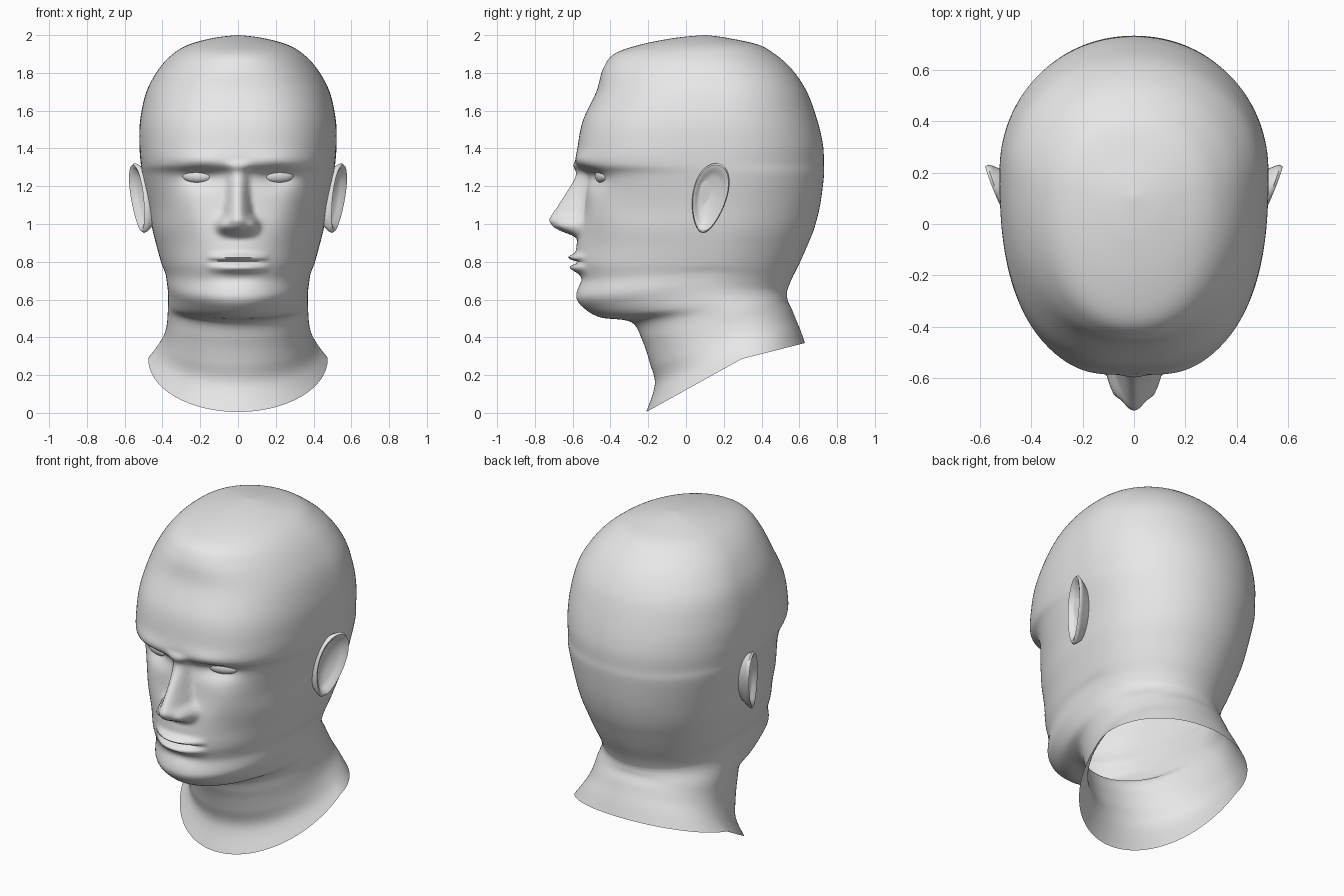
import bpy, bmesh, math
from mathutils import Vector
from mathutils.bvhtree import BVHTree

if "Cube" in bpy.data.objects:
    bpy.data.objects.remove(bpy.data.objects["Cube"])

clay = bpy.data.materials.new("light_grey")
clay.diffuse_color = (0.8, 0.8, 0.8, 1)
clay.use_nodes = True
clay.node_tree.nodes["Principled BSDF"].inputs["Base Color"].default_value = clay.diffuse_color


def finish(bm, name, angle=60):
    """Turn a bmesh into a smooth shaded object."""
    bmesh.ops.recalc_face_normals(bm, faces=bm.faces[:])
    mesh = bpy.data.meshes.new(name)
    bm.to_mesh(mesh)
    bm.free()
    mesh.materials.append(clay)
    ob = bpy.data.objects.new(name, mesh)
    bpy.context.collection.objects.link(ob)
    bpy.ops.object.select_all(action='DESELECT')
    ob.select_set(True)
    bpy.context.view_layer.objects.active = ob
    bpy.ops.object.shade_smooth_by_angle(angle=math.radians(angle))
    return ob


def bridge(bm, rings):
    for a, b in zip(rings, rings[1:]):
        n = len(a)
        for i in range(n):
            j = (i + 1) % n
            bm.faces.new((a[i], a[j], b[j], b[i]))


def cap(bm, ring, point):
    pole = bm.verts.new(point)
    for i in range(len(ring)):
        bm.faces.new((ring[i], ring[(i + 1) % len(ring)], pole))


def bump(v, mid, size):
    return math.exp(-((v - mid) / size) ** 2)


def lerp_table(table, z):
    """Eased lookup in rows of (z, values...), z descending."""
    if z >= table[0][0]:
        return table[0][1:]
    for a, b in zip(table, table[1:]):
        if z >= b[0]:
            t = (a[0] - z) / (a[0] - b[0])
            return [p + (q - p) * t for p, q in zip(a[1:], b[1:])]
    return table[-1][1:]


# Skull sections: height, front y, back y, half width, front squareness
skull = [
    (2.0, .09, .11, .01, 2), (1.985, -.06, .22, .13, 2), (1.95, -.24, .38, .26, 2.1),
    (1.9, -.38, .47, .345, 2.1), (1.82, -.44, .56, .42, 2.2), (1.7, -.475, .64, .485, 2.4),
    (1.55, -.545, .695, .518, 2.5), (1.42, -.572, .725, .522, 2.6),
    (1.32, -.58, .73, .515, 2.6), (1.25, -.53, .73, .505, 2.5), (1.1, -.54, .71, .475, 2.3),
    (.98, -.565, .68, .455, 2.2), (.88, -.58, .64, .43, 2.1), (.79, -.585, .60, .405, 2.1)]
# Jaw and neck sections: front z, front y, side z, back z, back y, half width, squareness
jaw_neck = [
    (.70, -.565, .74, .71, .56, .385, 2.1), (.61, -.58, .68, .66, .54, .375, 2.1),
    (.55, -.535, .63, .64, .535, .37, 2), (.505, -.45, .585, .62, .535, .37, 1.95),
    (.48, -.29, .53, .59, .54, .372, 2), (.38, -.23, .46, .55, .56, .378, 2.1),
    (.26, -.19, .40, .50, .58, .395, 2.1), (.15, -.165, .34, .44, .605, .43, 2),
    (.005, -.21, .285, .37, .63, .475, 2)]
sections = [(z, yf, z, z, yb, w, n) for z, yf, yb, w, n in skull] + jaw_neck

# Nose: height, projection, half width
nose = [(1.34, 0, .09), (1.27, .045, .065), (1.15, .11, .07), (1.05, .16, .09),
        (1.02, .17, .11), (.985, .14, .12), (.96, .09, .115), (.94, .03, .11), (.92, 0, .1)]


def features(x, z):
    """Forward projection of the face at a point of its front."""
    ax = abs(x)
    depth, width = lerp_table(nose, z)
    t = min(1, ax / width)
    out = depth * (1 - t * t) ** 1.4
    out += .045 * bump(ax, .085, .03) * bump(z, .995, .035)         # nostril wings
    out -= .045 * bump(ax, .2, .1) * bump(z, 1.245, .05)            # eye sockets
    out += .012 * bump(ax, .2, .13) * bump(z, 1.335, .04)           # brows
    out += .02 * bump(ax, .27, .1) * bump(z, 1.08, .1)              # cheekbones
    fade = max(0, 1 - (ax / .17) ** 2)
    out += fade * (.04 * bump(z, .823, .018) + .035 * bump(z, .768, .022)
                   - .03 * bump(z, .797, .009))                     # lips
    out -= .012 * bump(ax, 0, .12) * bump(z, .71, .03)              # dip under lips
    return out


def catmull(p0, p1, p2, p3, t):
    return [.5 * (2 * b + (c - a) * t + (2 * a - 5 * b + 4 * c - d) * t * t
                  + (3 * b - a - 3 * c + d) * t ** 3) for a, b, c, d in zip(p0, p1, p2, p3)]


# Head and neck: one open-bottomed loft, columns gathered towards the face
COLS, SUB = 144, 8
padded = [sections[0]] + sections + [sections[-1]]
rows = [catmull(*padded[i:i + 4], k / SUB)
        for i in range(len(sections) - 1) for k in range(SUB)] + [sections[-1]]
bm = bmesh.new()
rings = []
for zf, yf, zs, zb, yb, w, n in rows:
    yc = yf + (yb - yf) * .6
    ring = []
    for c in range(COLS):
        h = 2 * c / COLS - 1
        ang = math.copysign(math.pi * abs(h) ** 1.25, h)
        s, co = math.sin(ang), math.cos(ang)
        e = 2 / (n if co > 0 else 2.05)
        x = math.copysign(w * abs(s) ** e, s)
        if co > 0:
            k = abs(co) ** e
            y, z = yc - (yc - yf) * k, zs + (zf - zs) * k
            if y < -.2 and z > .6:
                y -= features(x, z) * min(1, (-.2 - y) / .15)
        else:
            k = abs(co) ** e
            y, z = yc + (yb - yc) * k, zs + (zb - zs) * k
        ring.append(bm.verts.new((x, y, z)))
    rings.append(ring)
bridge(bm, rings)
cap(bm, rings[0], (0, .1, 2.0))
bm.normal_update()
tree = BVHTree.FromBMesh(bm)
finish(bm, "head_and_neck", 80)

# Eyes: flattened balls set into the sockets
for side, label in ((-1, "left"), (1, "right")):
    hit = tree.ray_cast(Vector((side * .21, -2, 1.255)), Vector((0, 1, 0)))[0]
    bm = bmesh.new()
    bmesh.ops.create_uvsphere(bm, u_segments=24, v_segments=14, radius=1)
    for v in bm.verts:
        v.co = Vector((side * .21 + v.co.x * .085,
                       hit.y + .012 + v.co.y * .033 + v.co.x * side * .02,
                       1.255 + v.co.z * .038))
    finish(bm, label + "_eye")


# Ears: egg outline, ring by ring from the rear root over the rim into the hollow
def ear_point(a, scale, lift):
    v = math.sin(a) * scale
    u = math.cos(a) * scale * (.092 + .02 * v)
    y, z = .125 + u + .035 * v, 1.137 + .185 * v
    x = .478 + (y - .04) * .38 + (z - .95) * .06 + lift
    return (x, y, z)


bm = bmesh.new()
rings = [[bm.verts.new(ear_point(2 * math.pi * i / 32, s, l)) for i in range(32)]
         for s, l in ((.6, -.12), (.8, -.05), (.96, -.015), (1, 0), (.95, .012),
                      (.86, .008), (.76, -.012), (.6, -.022), (.35, -.035))]
bridge(bm, rings)
cap(bm, rings[-1], ear_point(0, 0, -.04))
ear = finish(bm, "ears")
ear.modifiers.new("mirror", 'MIRROR')
